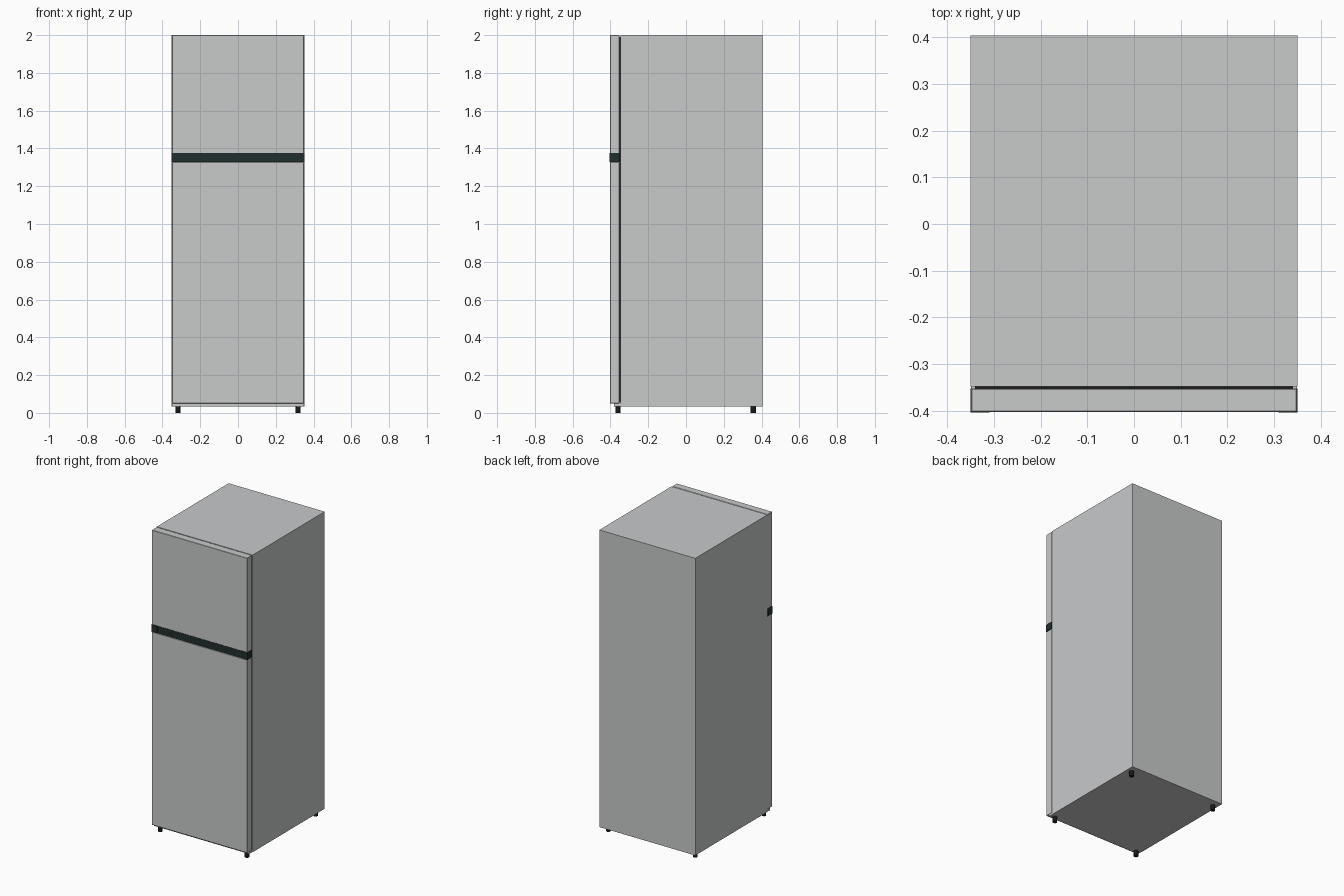
import bpy
import bmesh
from mathutils import Matrix, Vector

cube = bpy.data.objects.get("Cube")
if cube:
    bpy.data.objects.remove(cube, do_unlink=True)


def material(name, rgb, rough):
    m = bpy.data.materials.new(name)
    m.use_nodes = True
    m.diffuse_color = (*rgb, 1)
    shader = m.node_tree.nodes["Principled BSDF"]
    shader.inputs["Base Color"].default_value = (*rgb, 1)
    shader.inputs["Roughness"].default_value = rough
    return m


silver = material("silver grey", (0.58, 0.585, 0.59), 0.5)
dark = material("dark green grey", (0.016, 0.026, 0.026), 0.5)
black = material("black rubber", (0.01, 0.01, 0.01), 0.7)


def finish(name, bm, mat):
    mesh = bpy.data.meshes.new(name)
    bm.to_mesh(mesh)
    bm.free()
    mesh.materials.append(mat)
    ob = bpy.data.objects.new(name, mesh)
    bpy.context.collection.objects.link(ob)
    return ob


def box(name, lo, hi, mat, bevel=0):
    lo, hi = Vector(lo), Vector(hi)
    bm = bmesh.new()
    place = Matrix.Translation((lo + hi) / 2) @ Matrix.Diagonal((*(hi - lo), 1))
    bmesh.ops.create_cube(bm, size=1, matrix=place)
    ob = finish(name, bm, mat)
    if bevel:
        mod = ob.modifiers.new("soft edge", "BEVEL")
        mod.width = bevel
        mod.segments = 1
    return ob


W = 0.351          # half width of the cabinet
D = 0.349          # half width of the doors
FRONT, SEAM, BODY, BACK = -0.403, -0.353, -0.348, 0.404
BAND_LOW, BAND_TOP = 1.327, 1.375

# Cabinet, recessed door seal and kick plate
box("cabinet", (-W, BODY, 0.035), (W, BACK, 2), silver)
box("door_seal", (-D + 0.008, SEAM, 0.055), (D - 0.008, BODY, 1.99), black)
box("kick_plate", (-D, -0.38, 0.035), (D, BODY, 0.049), silver)

# Doors
box("lower_door", (-D, FRONT, 0.05), (D, SEAM, BAND_LOW), silver, 0.002)
box("freezer_door", (-D, FRONT, BAND_TOP), (D, SEAM, 2), silver, 0.002)

# Dark handle strip between the doors, with a cap at each end
box("handle_strip", (-0.31, FRONT + 0.002, BAND_LOW), (0.31, SEAM, BAND_TOP), dark)
for side, a, b in (("right", -W, -0.31), ("left", 0.31, W)):
    box(side + "_handle_cap", (a, FRONT - 0.001, BAND_LOW), (b, SEAM, BAND_TOP), dark)

# Round feet
for side, x in (("right", -0.318), ("left", 0.318)):
    for end, y in (("front", -0.36), ("back", 0.356)):
        bm = bmesh.new()
        bmesh.ops.create_cone(bm, cap_ends=True, segments=16, radius1=0.014,
                              radius2=0.014, depth=0.035,
                              matrix=Matrix.Translation((x, y, 0.0175)))
        foot = finish(f"{end}_{side}_foot", bm, black)
        for face in foot.data.polygons:
            face.use_smooth = abs(face.normal.z) < 0.5
